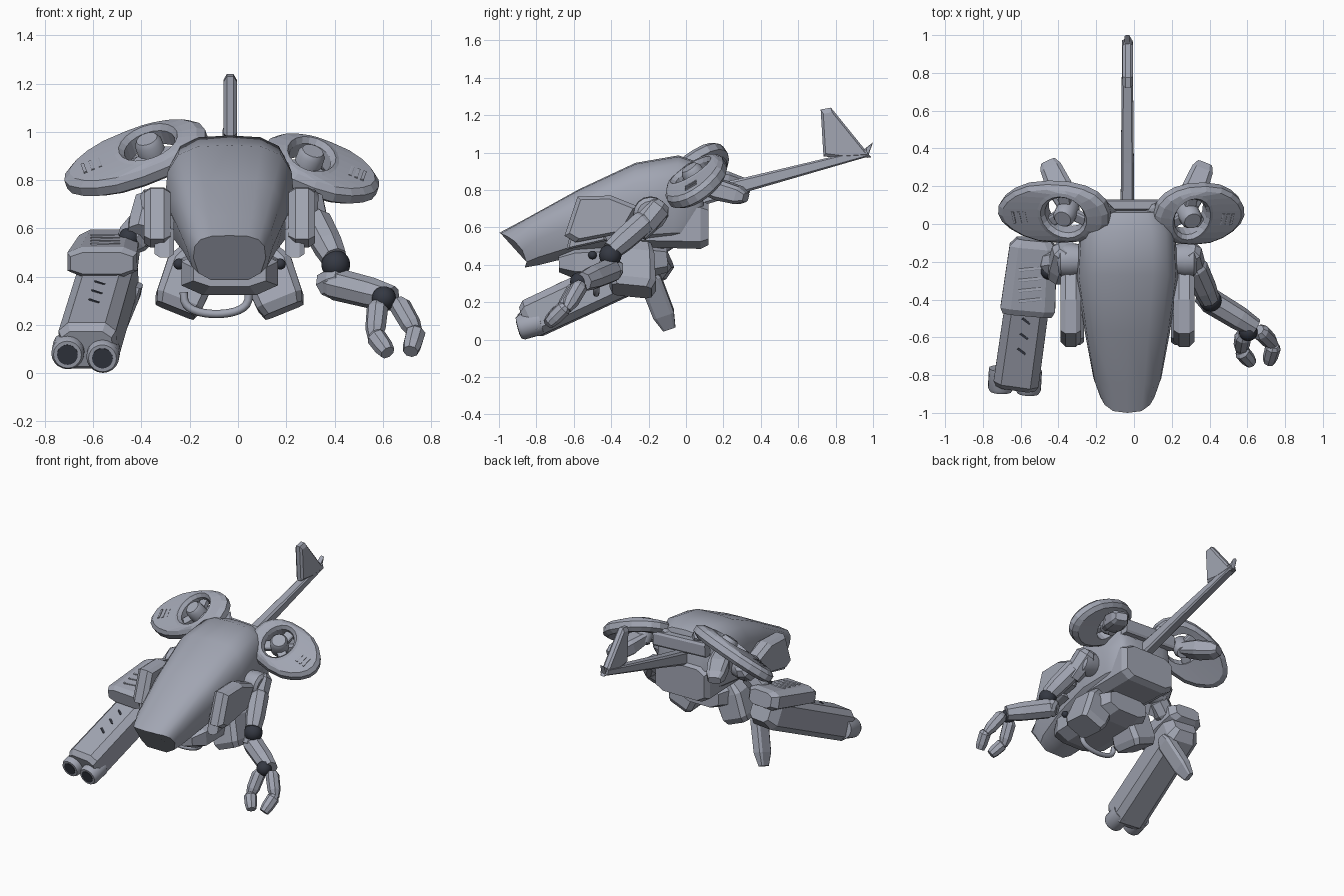
import bpy, bmesh, math
from mathutils import Vector, Matrix

old = bpy.data.objects.get("Cube")
if old:
    bpy.data.objects.remove(old, do_unlink=True)


def material(name, colour):
    m = bpy.data.materials.new(name)
    m.use_nodes = True
    m.diffuse_color = (*colour, 1)
    m.node_tree.nodes["Principled BSDF"].inputs["Base Color"].default_value = (*colour, 1)
    return m


GREY = material("armour grey", (0.36, 0.38, 0.45))
DARK = material("joint black", (0.035, 0.04, 0.055))


def loft(name, rings, mat=GREY, loop=False, smooth=False):
    """Skin a list of equal rings of points; loop joins the last ring to the first."""
    bm = bmesh.new()
    vs = [[bm.verts.new(p) for p in r] for r in rings]
    n = len(vs[0])
    pairs = list(zip(vs, vs[1:])) + ([(vs[-1], vs[0])] if loop else [])
    for a, b in pairs:
        for i in range(n):
            j = (i + 1) % n
            bm.faces.new((a[i], a[j], b[j], b[i]))
    if not loop:
        bm.faces.new(vs[0])
        bm.faces.new(vs[-1])
    bmesh.ops.recalc_face_normals(bm, faces=bm.faces)
    me = bpy.data.meshes.new(name)
    bm.to_mesh(me)
    bm.free()
    me.materials.append(mat)
    ob = bpy.data.objects.new(name, me)
    bpy.context.collection.objects.link(ob)
    if smooth:
        bpy.ops.object.select_all(action='DESELECT')
        ob.select_set(True)
        bpy.context.view_layer.objects.active = ob
        bpy.ops.object.shade_smooth_by_angle(angle=math.radians(35))


def circle(n):
    return [(math.cos(2 * math.pi * i / n), math.sin(2 * math.pi * i / n)) for i in range(n)]


def chamfered(c):
    k = 1 - c
    return [(1, -k), (1, k), (k, 1), (-k, 1), (-1, k), (-1, -k), (-k, -1), (k, -1)]


def beam(name, a, b, stations, section, mat=GREY, up=(0, 0, 1), smooth=False):
    """Section swept from a to b; stations are (fraction, half width, half height)."""
    a, b = Vector(a), Vector(b)
    d = (b - a).normalized()
    right = d.cross(Vector(up)).normalized()
    top = right.cross(d)
    rings = [[a.lerp(b, t) + right * (w * x) + top * (h * y) for x, y in section]
             for t, w, h in stations]
    loft(name, rings, mat, smooth=smooth)


def limb(name, a, b, r, n=8, taper=0.75):
    """Armoured limb: a faceted tube with drawn-in ends."""
    beam(name, a, b, [(0, r * .65, r * .65), (.15, r, r), (.7, r * .95, r * .95),
                      (1, r * taper * .8, r * taper * .8)], circle(n))


def ball(name, centre, r):
    bm = bmesh.new()
    bmesh.ops.create_uvsphere(bm, u_segments=16, v_segments=10, radius=r)
    for f in bm.faces:
        f.smooth = True
    me = bpy.data.meshes.new(name)
    bm.to_mesh(me)
    bm.free()
    me.materials.append(DARK)
    ob = bpy.data.objects.new(name, me)
    ob.location = centre
    bpy.context.collection.objects.link(ob)


def slab(name, outline, x0, x1, inset=0.85):
    """Side profile of (y, z) points given thickness in x with chamfered faces."""
    cy = sum(p[0] for p in outline) / len(outline)
    cz = sum(p[1] for p in outline) / len(outline)
    rings = []
    for t, k in ((0, inset), (.25, 1), (.75, 1), (1, inset)):
        rings.append([(x0 + (x1 - x0) * t, cy + (y - cy) * k, cz + (z - cz) * k) for y, z in outline])
    loft(name, rings)


# Hull: slanted sections as top y, top z, bottom y, bottom z, half width
CX = -0.035
half = [(.5, 0), (.86, .16), (1, .5), (.96, .76), (.8, .91), (.5, .985)]
profile = half + [(0, 1)] + [(-x, t) for x, t in reversed(half)]
hull = []
for yt, zt, yb, zb, w in ((-1, .57, -.87, .385, .15), (-.85, .65, -.78, .40, .18),
                          (-.57, .805, -.58, .45, .225), (-.27, .945, -.3, .48, .268),
                          (-.04, .985, -.08, .49, .255), (.06, .95, .08, .5, .21),
                          (.08, .88, .11, .53, .18)):
    hull.append([(CX + w * x, yb + (yt - yb) * t + (.06 * abs(x) ** 3 if yt == -1 else 0),
                  zb + (zt - zb) * t) for x, t in profile])
loft("hull", hull, smooth=True)
beam("rear_engine_box", (CX, -.3, .615), (CX, .12, .615),
     [(0, .2, .12), (.9, .21, .13), (1, .19, .11)], chamfered(.3))
beam("chin_block", (CX, -.68, .41), (CX, -.1, .43),
     [(0, .15, .05), (.15, .2, .09), (.8, .2, .1), (1, .15, .07)], chamfered(.45))
beam("rear_cross_beam", (-.24, .1, .88), (.17, .1, .86), [(0, .03, .05), (1, .03, .05)], chamfered(.3))

# Tail boom and fin
beam("tail_boom", (CX, .06, .76), (CX, .97, 1.0),
     [(0, .036, .05), (.3, .034, .038), (1, .028, .022)], chamfered(.3))
slab("tail_fin", [(.72, 1.23), (.775, 1.24), (.99, .975), (.85, .965), (.735, .98)], -.06, -.005)
slab("tail_spike", [(1.0, 1.055), (.93, 1.0), (.97, .97)], -.05, -.02)

# Under-hull guard bar
bar = bpy.data.curves.new("guard_bar", 'CURVE')
bar.dimensions = '3D'
bar.bevel_depth = .017
bar.bevel_resolution = 2
sp = bar.splines.new('POLY')
sp.points.add(16)
for i, p in enumerate(sp.points):
    t = math.pi * i / 16
    p.co = (-.09 - .135 * math.cos(t), -.48, .335 - .09 * math.sin(t) ** .6, 1)
bar.materials.append(GREY)
bpy.context.collection.objects.link(bpy.data.objects.new("guard_bar", bar))

# Paired parts: underside flaps, shoulder pods, shoulder discs, hip joints
pod = [(-.65, .555), (-.58, .765), (-.4, .77), (-.25, .71), (-.33, .57), (-.59, .52)]
for side, s in (("right", -1), ("left", 1)):
    beam(side + "_flap", (CX + s * .12, -.26, .52), (CX + s * .225, -.29, .26),
         [(0, .06, .07), (.3, .11, .1), (.85, .1, .125), (1, .085, .105)], chamfered(.25), up=(0, 1, 0))
    slab(side + "_shoulder_pod", pod, CX + s * .245, CX + s * .355)
    slab(side + "_pod_front_plate", [(-.64, .48), (-.61, .6), (-.48, .66), (-.42, .53)],
         CX + s * .23, CX + s * .31)
    beam(side + "_shoulder_disc", (CX + s * .2, -.19, .68), (CX + s * .365, -.19, .67),
         [(0, .07, .07), (.6, .092, .092), (.9, .09, .09), (1, .07, .07)], circle(16), smooth=True)
    ball(side + "_hip_joint", (CX + s * .21, -.5, .452), .023)


# Rotor pods: blunt teardrop ring with hub, spokes, tail paddle and slots
def rotor_pod(side, s, centre, size):
    frame = (Matrix.Translation(centre) @ Matrix.Rotation(s * math.radians(20), 4, 'Y')
             @ Matrix.Rotation(math.radians(32), 4, 'X'))

    def at(u, v, w):
        return frame @ Vector((s * u * size, v, w))

    n = 20
    hub = -.07
    normal = frame.to_3x3() @ Vector((0, 0, 1))

    def rim(k, w):
        out = []
        for c, q in circle(n):
            narrow = 1 - .25 * max(c, 0) ** 2
            out.append(at(math.copysign(abs(c) ** .85, c) * .31 * k,
                          math.copysign(abs(q) ** .88, q) * .182 * k * narrow, w))
        return out

    def hole(r, w):
        return [at(hub + r * c, r * q, w) for c, q in circle(n)]

    loft(side + "_rotor_ring", [hole(.11, -.045), hole(.11, .025), hole(.128, .048), hole(.148, .043),
                                rim(.9, .033), rim(1, .01), rim(1, -.03), rim(.86, -.052)], loop=True)
    beam(side + "_rotor_hub", at(hub, 0, .065), at(hub, 0, -.1),
         [(0, .045, .045), (.12, .058, .058), (.7, .06, .06), (1, .04, .04)], circle(16), smooth=True,
         up=(1, 0, 0))
    for k in range(3):
        a = math.radians(90 + 120 * k)
        beam(side + "_rotor_spoke_" + str(k + 1), at(hub, 0, -.015),
             at(hub + .13 * math.cos(a), .13 * math.sin(a), -.015),
             [(0, .03, .02), (1, .03, .02)], chamfered(.3), up=normal)
    tip = Vector(centre) + Vector((s * .03, .27, -.09))
    beam(side + "_rotor_paddle", at(hub, 0, -.05), tip,
         [(0, .05, .04), (.45, .068, .055), (.85, .058, .048), (1, .04, .025)], chamfered(.35))
    for k in range(3):
        u = .15 + .033 * k
        beam(side + "_rotor_slot_" + str(k + 1), at(u, -.04, .038), at(u, .03, .038),
             [(0, .007, .004), (1, .007, .004)], chamfered(.3), up=normal)
    beam(side + "_rotor_mount", at(-.25, .0, -.02), (CX + s * .1, .02, .84),
         [(0, .06, .035), (1, .07, .05)], chamfered(.3))


rotor_pod("right", -1, (-.425, .06, .895), 1.0)
rotor_pod("left", 1, (.345, .05, .85), .81)

# Left claw arm
limb("left_shoulder_armour", (.28, -.13, .73), (.32, -.26, .57), .075, taper=1)
limb("left_upper_arm", (.31, -.2, .65), (.4, -.4, .475), .068, taper=1)
ball("left_elbow", (.405, -.405, .45), .06)
limb("left_elbow_cap", (.36, -.36, .36), (.43, -.45, .4), .06)
limb("left_forearm", (.36, -.38, .38), (.64, -.55, .31), .068, taper=.95)
ball("left_wrist", (.605, -.57, .31), .05)
fingers = {"inner": ((.58, -.58, .29), (.565, -.67, .14), (.62, -.735, .085)),
           "outer": ((.66, -.56, .3), (.74, -.64, .16), (.715, -.73, .09))}
for side, (a, b, c) in fingers.items():
    limb(side + "_finger_base", a, b, .045)
    limb(side + "_finger_tip", Vector(b) + Vector((0, 0, .02)), c, .042, taper=.95)

# Right gun arm
limb("right_shoulder_armour", (-.35, -.12, .72), (-.4, -.28, .57), .08, taper=1)
limb("right_upper_arm", (-.36, -.2, .64), (-.47, -.22, .52), .075)
ball("right_elbow", (-.45, -.25, .56), .045)
beam("gun_barrel_housing", (-.625, -.85, .1), (-.52, -.1, .45),
     [(0, .105, .08), (.04, .12, .105), (.92, .115, .108), (1, .08, .07)], chamfered(.35))
beam("gun_breech_block", (-.565, -.48, .455), (-.53, -.08, .54),
     [(0, .13, .045), (.08, .145, .062), (.9, .125, .065), (1, .09, .05)], chamfered(.38))
beam("gun_grip_fin", (-.425, -.21, .37), (-.55, -.09, .06),
     [(0, .03, .035), (.15, .038, .06), (.75, .036, .058), (1, .02, .035)], chamfered(.3), up=(0, 1, 0))
for k in range(4):
    y = -.41 + .055 * k
    z = .535 + .21 * (y + .41)
    beam("breech_slot_" + str(k + 1), (-.61, y, z), (-.49, y + .012, z),
         [(0, .008, .005), (1, .008, .005)], chamfered(.3))
for k in range(3):
    y = -.66 + .08 * k
    z = .1 + (y + .85) * .467 + .117
    beam("barrel_slot_" + str(k + 1), (-.615 + .012 * k, y, z), (-.575 + .012 * k, y - .03, z - .014),
         [(0, .006, .004), (1, .006, .004)], chamfered(.3), DARK)
aim = Vector((-.05, -.9, -.25)).normalized()
for side, p in (("outer", (-.7, -.765, .11)), ("inner", (-.555, -.775, .095))):
    p = Vector(p)
    end = p + aim * .125
    beam(side + "_muzzle", p, end, [(0, .068, .068), (.85, .068, .068), (1, .058, .058)],
         circle(20), smooth=True)
    beam(side + "_bore", end - aim * .003, end + aim * .003, [(0, .043, .043), (1, .043, .043)],
         circle(20), DARK)
